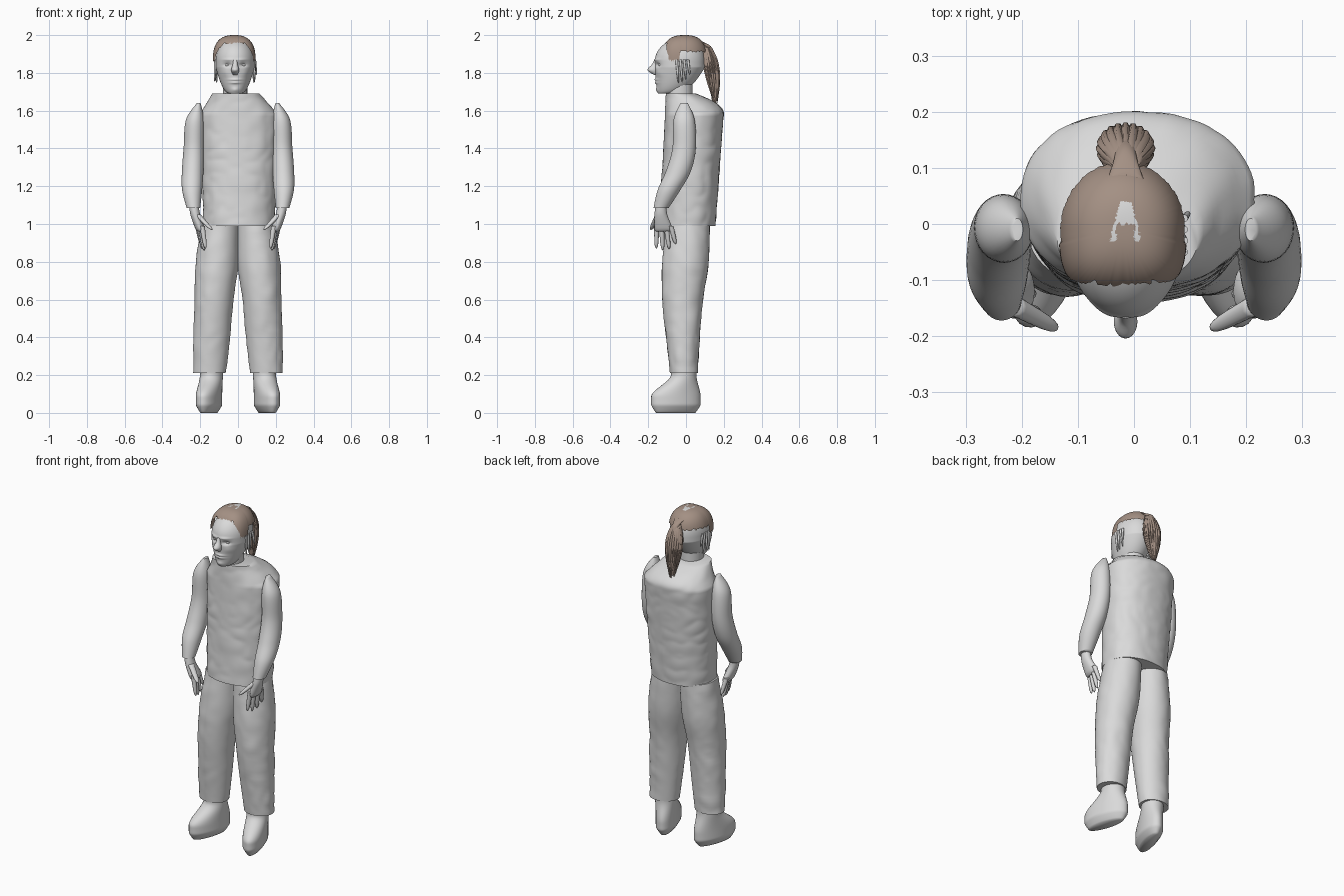
import bpy
import bmesh
import math
import random
from mathutils import Vector, noise

random.seed(4)
default_cube = bpy.data.objects.get("Cube")
if default_cube:
    bpy.data.objects.remove(default_cube, do_unlink=True)


def material(name, *rgb):
    mat = bpy.data.materials.new(name)
    mat.use_nodes = True
    mat.diffuse_color = (*rgb, 1)
    mat.node_tree.nodes["Principled BSDF"].inputs["Base Color"].default_value = (*rgb, 1)
    return mat


GREY = material("plain grey", .7, .7, .7)
BROWN = material("hair brown", .37, .28, .23)


def mix(start, end, t):
    return start + (end - start) * t


def clamp(value):
    return min(max(value, 0), 1)


def signed_power(value, exponent):
    return math.copysign(abs(value) ** exponent, value)


def finish(name, bm, *materials):
    bmesh.ops.recalc_face_normals(bm, faces=bm.faces)
    mesh = bpy.data.meshes.new(name)
    bm.to_mesh(mesh)
    bm.free()
    for mat in materials:
        mesh.materials.append(mat)
    mesh.polygons.foreach_set("use_smooth", [True] * len(mesh.polygons))
    mesh.set_sharp_from_angle(angle=math.radians(60))
    obj = bpy.data.objects.new(name, mesh)
    bpy.context.collection.objects.link(obj)
    return obj


def skin_rings(bm, rings):
    """Bridge closed rings of points, cap both ends and return the first cap."""
    rows = [[bm.verts.new(point) for point in ring] for ring in rings]
    for lower, upper in zip(rows, rows[1:]):
        for i in range(len(lower)):
            bm.faces.new((lower[i - 1], lower[i], upper[i], upper[i - 1]))
    bm.faces.new(rows[-1])
    return bm.faces.new(rows[0])


def sweep(name, shape, mat=GREY, rows=30, sides=32, side=1, deform=None, roundness=1):
    """Skin level ovals; shape(t) gives x, y, z, half width and half depth."""
    rings = []
    for row in range(rows + 1):
        x, y, z, rx, ry = shape(row / rows)
        ring = []
        for i in range(sides):
            angle = math.tau * i / sides
            point = Vector(((x + rx * signed_power(math.cos(angle), roundness)) * side,
                            y + ry * signed_power(math.sin(angle), roundness), z))
            ring.append(deform(point) if deform else point)
        rings.append(ring)
    bm = bmesh.new()
    skin_rings(bm, rings)
    return finish(name, bm, mat)


def through(*points):
    """A smooth shape function passing through a few cross-sections."""
    def shape(t):
        last = len(points) - 1
        i = min(int(t * last), last - 1)
        t = t * last - i
        around = (points[max(i - 1, 0)], points[i], points[i + 1], points[min(i + 2, last)])
        return [b + t * (c - a + t * (2 * a - 5 * b + 4 * c - d + t * (3 * (b - c) + d - a))) / 2
                for a, b, c, d in zip(*around)]
    return shape


def taper(name, base, tip, radius, side):
    """A thin limb with a rounded tip."""
    def shape(t):
        r = radius * mix(1, .7, t) * math.sqrt(1.02 - t ** 8)
        return (*Vector(base).lerp(Vector(tip), t), r, r)
    sweep(name, shape, rows=14, sides=12, side=side)


def crease(point):
    """Soft creases in cloth."""
    wave = .005 * noise.noise(point * 12)
    return point + Vector((math.copysign(wave, point.x), math.copysign(wave, point.y), 0))


# Shirt: nearly straight body closing in to a collar over the shoulders
def shirt_shape(t):
    z = mix(.99, 1.69, t)
    shoulder = clamp((z - 1.58) / .11)
    front = mix(-.14, -.105, t)
    back = mix(.155, .207, t) - .155 * shoulder ** 2
    return mix(.006, -.012, shoulder), (front + back) / 2, z, mix(.186, .212, t) - .088 * shoulder, (back - front) / 2


sweep("shirt", shirt_shape, rows=70, sides=72, deform=crease, roundness=.9)

# Neck
MID = -.015
sweep("neck", lambda t: (MID, -.035, mix(1.63, 1.78, t), .064, .07))


# Head: domed skull, tapering jaw
def head_shape(t):
    z = mix(1.69, 1.985, t)
    jaw = math.sqrt(clamp((z - 1.69) / .14))
    crown = math.sqrt(1 - max((z - 1.86) / .13, 0) ** 2)
    front = mix(-.145, -.165, jaw) * crown
    back = mix(-.06, .1, jaw) * crown
    return MID, (front + back) / 2, z, mix(.03, .103, jaw) * crown, (back - front) / 2


# Face relief: offset from the middle, height, spread across, spread up, push
RELIEF = {
    "eye socket": (.04, 1.842, .02, .011, .013),
    "brow": (.035, 1.87, .03, .007, -.005),
    "cheek": (.055, 1.8, .02, .02, -.004),
    "upper lip": (0, 1.764, .03, .006, -.007),
    "lower lip": (0, 1.748, .028, .006, -.007),
    "chin": (0, 1.71, .02, .012, -.006),
}


def carve_face(point):
    if point.y < -.06:
        across, height = abs(point.x - MID), point.z
        for x, z, wide, tall, push in RELIEF.values():
            point.y += push * math.exp(-((across - x) / wide) ** 2 - ((height - z) / tall) ** 2)
    return point


sweep("head", head_shape, rows=90, sides=96, deform=carve_face)
sweep("nose", through((MID, -.16, 1.87, .01, .008), (MID, -.165, 1.845, .013, .015),
                      (MID, -.174, 1.815, .021, .03), (MID, -.158, 1.79, .012, .012)), rows=18)
for side, word in ((1, "left"), (-1, "right")):
    bm = bmesh.new()
    bmesh.ops.create_uvsphere(bm, u_segments=20, v_segments=12, radius=1)
    eye = finish(word + "_eye", bm, GREY)
    eye.location = MID + side * .04, -.132, 1.842
    eye.scale = .017, .013, .009
    # Loose wisps beside the cheeks
    for k in range(4):
        x = MID * side + .104
        taper(word + "_wisp", (x, -.05 + .02 * k, 1.87), (x + random.uniform(-.01, .01), -.04 + .02 * k,
              random.uniform(1.74, 1.8)), .007, side)

# Hair cap: square across the brow, ragged lower edge, arched forehead
SIDES, ROWS = 160, 40
outline = []
for i in range(SIDES):
    c, s = math.cos(math.tau * i / SIDES), math.sin(math.tau * i / SIDES)
    if s < 0:
        c, s = signed_power(c, .67), signed_power(s, .67)
    low = 1.865 if s < -.2 else 1.912
    arch = clamp((.88 - abs(c)) / .3) if s < -.5 else 0
    outline.append((c, s, mix(low, 1.957, math.sqrt(arch)) + random.uniform(-.006, .006)))
rings = []
for row in range(ROWS):
    rise = math.sin(math.pi / 2 * row / (ROWS - .5))
    ring = []
    for c, s, low in outline:
        z = mix(low, 2, rise)
        dome = (1 - max((z - 1.86) / .14, 0) ** 2.6) ** .385
        ring.append((-.02 + .114 * dome * c, -.008 + .122 * dome * s, z))
    rings.append(ring)
bm = bmesh.new()
bm.faces.remove(skin_rings(bm, rings))
# Thin two-legged patch on the crown
for face in bm.faces:
    centre = face.calc_center_median()
    across = abs(centre.x - MID)
    patch = across < .02 - .25 * centre.y and -.03 < centre.y < .04
    face.material_index = int(patch and (centre.y > 0 or across > .016))
finish("hair_cap", bm, BROWN, GREY)

# Ponytail: a core with loose strands around it
sweep("ponytail_core", through((MID, .07, 1.965, .035, .02), (MID, .12, 1.93, .02, .02),
                               (MID, .142, 1.83, .036, .027), (MID, .15, 1.74, .034, .026),
                               (MID, .15, 1.65, .014, .012)), BROWN, sides=20)


def strand(angle, end):
    def shape(t):
        spread = .01 + .036 * math.sin(math.pi * t ** .8)
        radius = .009 * math.sqrt(1.05 - t)
        return (MID + spread * math.cos(angle), mix(.1, .155, math.sqrt(t)) + .8 * spread * math.sin(angle),
                mix(1.945, end, t), radius, radius)
    sweep("ponytail_strand", shape, BROWN, rows=16, sides=6)


STRANDS = 20
for k in range(STRANDS):
    strand(math.tau * k / STRANDS, random.uniform(1.63, 1.67))


# Shoe: rounded foot below, drawn back to the ankle above
def shoe_shape(t):
    ankle = clamp((t - .35) / .5)
    ankle = ankle * ankle * (3 - 2 * ankle)
    sole = math.sqrt(clamp(.3 + t * 4))
    front = mix(-.192, -.08, ankle) * mix(.7, 1, sole)
    back = mix(.08, .055, ankle) * mix(.2, 1, sole)
    return 0, (front + back) / 2, .24 * t, .06 * sole, (back - front) / 2


# Limbs, mirrored
for side, word in ((1, "left"), (-1, "right")):
    sweep(word + "_sleeve", through((.208, -.01, 1.64, .01, .02), (.228, -.01, 1.55, .048, .056),
                                    (.234, -.01, 1.4, .054, .062), (.24, -.04, 1.28, .057, .066),
                                    (.243, -.09, 1.18, .053, .06), (.236, -.132, 1.085, .036, .04)),
          rows=40, side=side)
    sweep(word + "_palm", through((.235, -.132, 1.11, .024, .027), (.226, -.133, 1.05, .026, .034),
                                  (.203, -.12, .98, .025, .047), (.198, -.118, .96, .015, .04)), side=side)
    taper(word + "_thumb", (.215, -.145, 1.05), (.138, -.186, .968), .018, side)
    for k, end in enumerate((.87, .86, .867, .893)):
        taper(word + "_finger", (.19 + .008 * k, -.155 + .025 * k, .99),
              (.172 + .008 * k, -.157 + .034 * k, end), .014, side)
    # Trouser leg: fuller at the thigh, narrowing to the hem
    sweep(word + "_trouser_leg", through((.092, .01, 1, .099, .115), (.11, -.003, .79, .113, .122),
                                         (.126, -.018, .6, .103, .107), (.138, -.016, .4, .097, .088),
                                         (.149, -.012, .21, .086, .072)),
          rows=40, sides=48, side=side, deform=crease)
    shoe = sweep(word + "_shoe", shoe_shape)
    shoe.location.x = side * .137
    shoe.rotation_euler.z = side * .3
